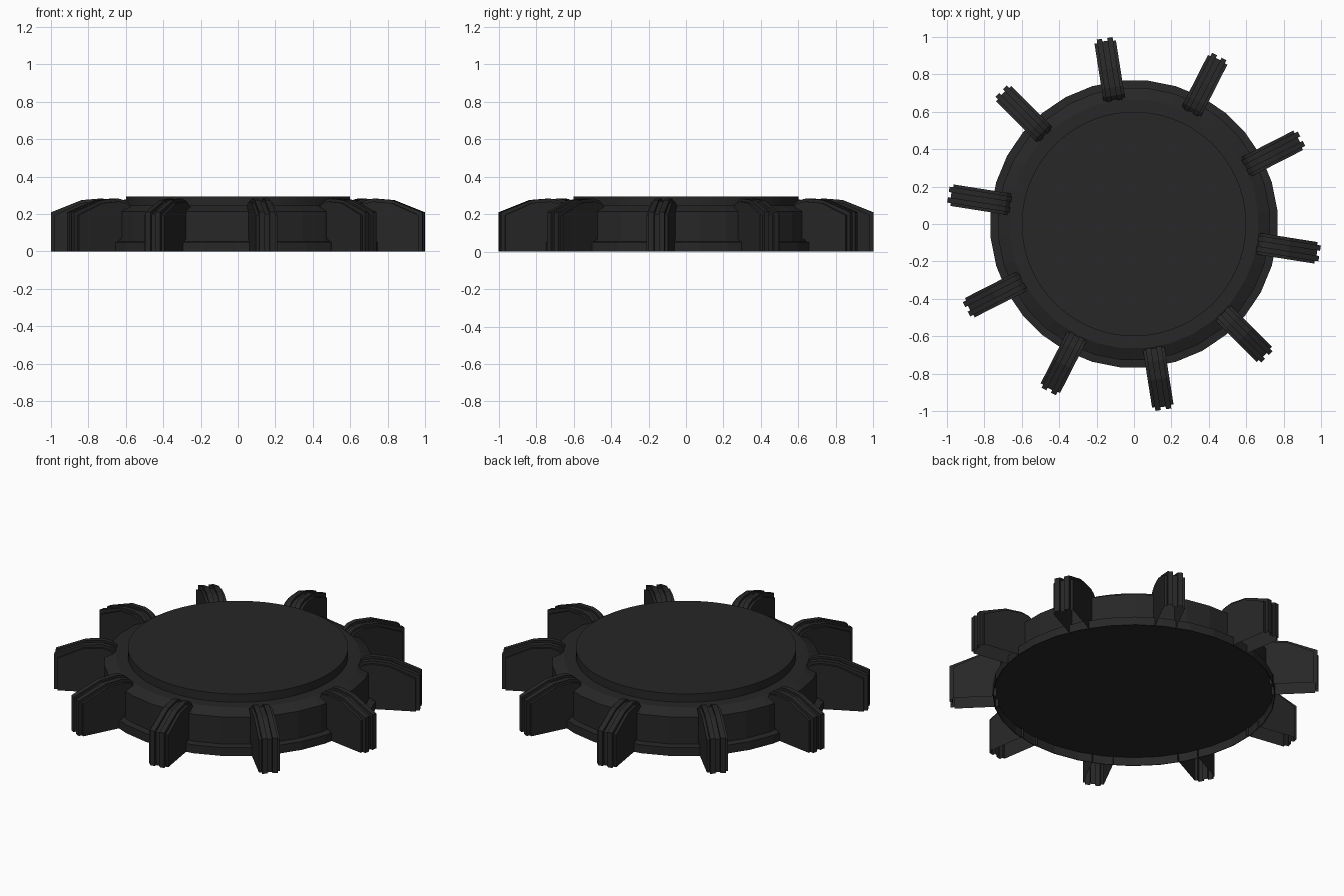
import bpy, bmesh
from math import cos, sin, pi, radians

if "Cube" in bpy.data.objects:
    bpy.data.objects.remove(bpy.data.objects["Cube"])

mat = bpy.data.materials.new("dark_rubber")
mat.diffuse_color = (0.02, 0.02, 0.02, 1)
mat.use_nodes = True
mat.node_tree.nodes["Principled BSDF"].inputs["Base Color"].default_value = mat.diffuse_color


def finish(bm, name):
    bmesh.ops.recalc_face_normals(bm, faces=bm.faces)
    me = bpy.data.meshes.new(name)
    bm.to_mesh(me)
    bm.free()
    ob = bpy.data.objects.new(name, me)
    bpy.context.collection.objects.link(ob)
    me.materials.append(mat)
    return ob


def lathe(name, profile, segs):
    """Revolve (radius, z) points; radius 0 at an end closes the surface."""
    bm = bmesh.new()
    rings = []
    for r, z in profile:
        n = 1 if r == 0 else segs
        rings.append([bm.verts.new((r * cos(2 * pi * (i + .5) / segs),
                                    r * sin(2 * pi * (i + .5) / segs), z)) for i in range(n)])
    for a, b in zip(rings, rings[1:]):
        if len(a) == 1 or len(b) == 1:
            bm.faces.new(a if len(b) == 1 else b)
            continue
        for i in range(segs):
            j = (i + 1) % segs
            bm.faces.new((a[i], a[j], b[j], b[i]))
    bmesh.ops.dissolve_degenerate(bm, dist=1e-5, edges=bm.edges)
    loose = [v for v in bm.verts if not v.link_faces]
    bmesh.ops.delete(bm, geom=loose, context='VERTS')
    return finish(bm, name)


# hub body: recessed underside, base rim, wall, sloped shoulder
lathe("hub_body", [(0, .05), (.765, .05), (.766, 0), (.77, 0), (.77, .05),
                   (.73, .053), (.73, .215), (.667, .245), (0, .25)], 32)
# raised top disc
lathe("top_disc", [(.6, .24), (.6, .295), (0, .295)], 64)

# fin: side profile (radius, z) swept across width stations (offset, inset)
PROFILE = [(.66, .22), (.67, .25), (.695, .272), (.74, .283),
           (.84, .275), (1.005, .21), (1.005, 0)]
HALF = [(.058, .02), (.043, .02), (.043, 0), (.014, 0), (.014, .015)]
STATIONS = [(-y, d) for y, d in HALF] + HALF[::-1]


def fin(index):
    a = radians(-9 + 36 * index)
    bm = bmesh.new()

    def put(r, y, z):
        return bm.verts.new((r * cos(a) - y * sin(a), r * sin(a) + y * cos(a), z))

    rows = []
    for y, d in STATIONS:
        row = []
        for k, (r, z) in enumerate(PROFILE):
            rr = r - d if r > .9 else r
            zz = z if z == 0 else z - d * .8
            row.append(put(rr, y, zz))
        rows.append(row)
    for p, q in zip(rows, rows[1:]):
        for i in range(len(PROFILE) - 1):
            bm.faces.new((p[i], p[i + 1], q[i + 1], q[i]))
    # flat cheeks on both sides
    for row, (y, d) in ((rows[0], STATIONS[0]), (rows[-1], STATIONS[-1])):
        bm.faces.new(row + [put(.745, y, 0), put(.745, y, .06), put(.66, y, .1)])
    finish(bm, f"fin_{index + 1}")


for i in range(10):
    fin(i)

# smooth the round top disc only
disc = bpy.data.objects["top_disc"]
bpy.context.view_layer.objects.active = disc
disc.select_set(True)
bpy.ops.object.shade_smooth_by_angle(angle=radians(30))
